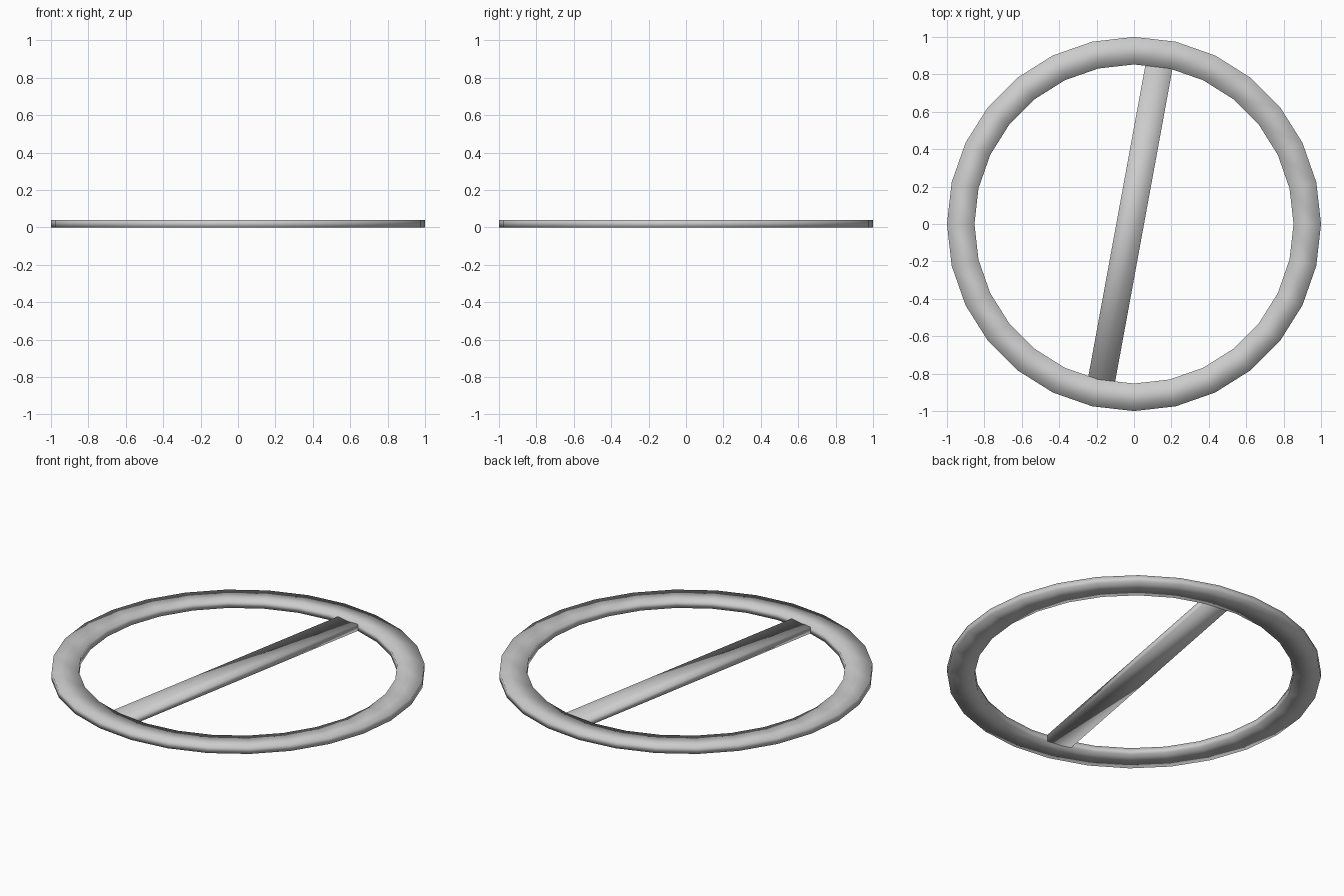
import bpy, bmesh, math
from mathutils import Vector

if "Cube" in bpy.data.objects:
    bpy.data.objects.remove(bpy.data.objects["Cube"])

HEIGHT = 0.04
SIDES = 28


def finish(name, bm):
    bmesh.ops.recalc_face_normals(bm, faces=bm.faces)
    mesh = bpy.data.meshes.new(name)
    bm.to_mesh(mesh)
    bm.free()
    for p in mesh.polygons:
        p.use_smooth = True
    obj = bpy.data.objects.new(name, mesh)
    bpy.context.collection.objects.link(obj)
    return obj


def bridge(bm, loop_a, loop_b):
    n = len(loop_a)
    for i in range(n):
        j = (i + 1) % n
        bm.faces.new((loop_a[i], loop_a[j], loop_b[j], loop_b[i]))


# Outer ring: low-poly flat band, softly shaded
bm = bmesh.new()
profile = [(1.0, 0), (1.0, HEIGHT), (0.853, HEIGHT), (0.853, 0)]
loops = []
for k in range(SIDES):
    a = 2 * math.pi * k / SIDES
    loops.append([bm.verts.new((r * math.cos(a), r * math.sin(a), z)) for r, z in profile])
for k in range(SIDES):
    bridge(bm, loops[k], loops[(k + 1) % SIDES])
finish("outer_ring", bm)

# Diagonal bar: two flat strips with a shallow crease between them
bm = bmesh.new()
start, end = Vector((-0.18, -0.87, 0)), Vector((0.137, 0.86, 0))
side = Vector((0, 0, 1)).cross(end - start).normalized()
section = [(0.073, 0.001), (0.073, 0.039), (0.0, 0.032), (-0.073, 0.039), (-0.073, 0.001)]
ends = [[bm.verts.new(p + side * s + Vector((0, 0, z))) for s, z in section]
        for p in (start, end)]
bridge(bm, ends[0], ends[1])
for loop in ends:
    bm.faces.new(loop)
finish("cross_bar", bm)
